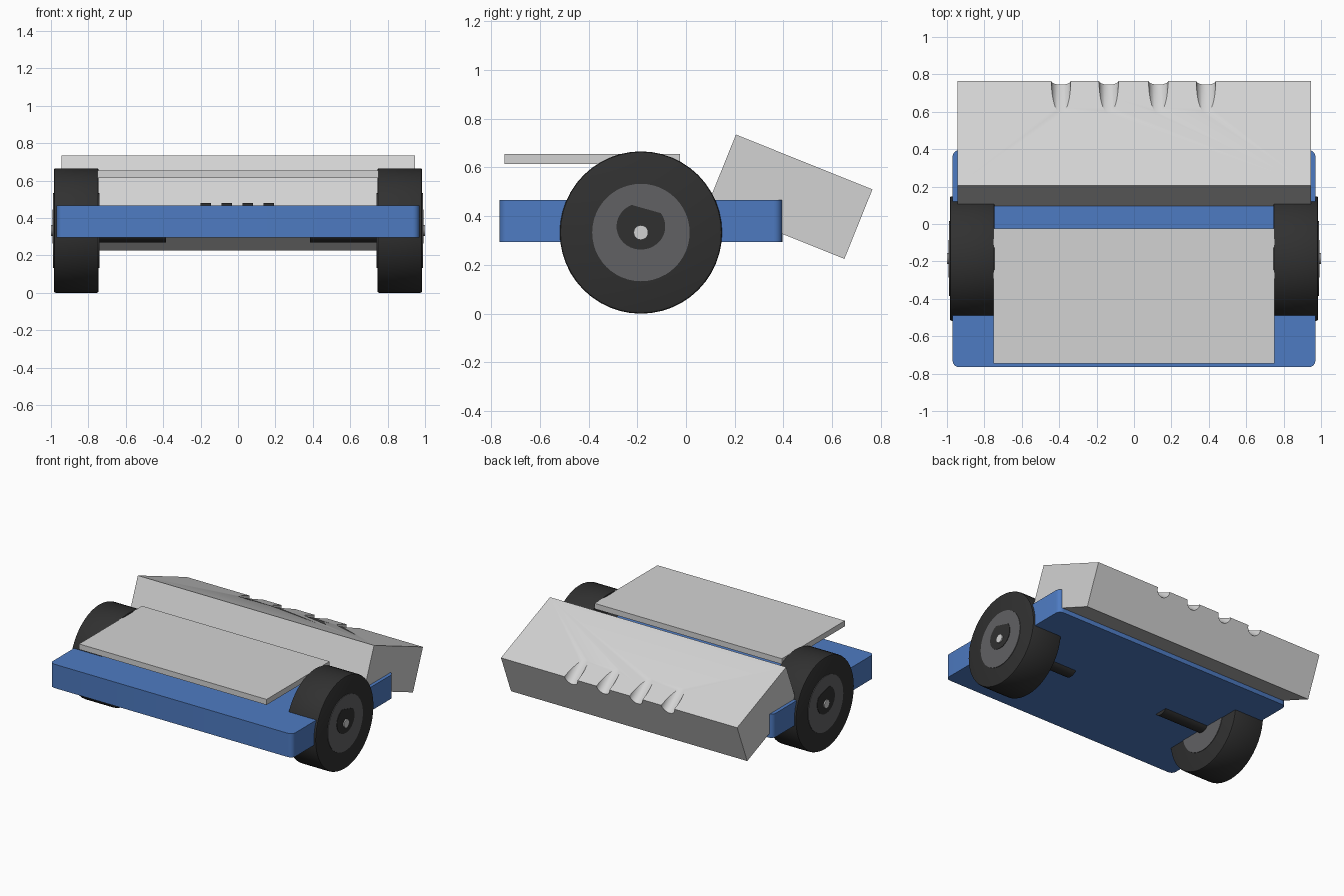
import bpy, bmesh, math
from mathutils import Vector, Matrix

if "Cube" in bpy.data.objects:
    bpy.data.objects.remove(bpy.data.objects["Cube"])


def material(name, rgb):
    m = bpy.data.materials.new(name)
    m.diffuse_color = (*rgb, 1)
    m.use_nodes = True
    m.node_tree.nodes["Principled BSDF"].inputs["Base Color"].default_value = m.diffuse_color
    return m


BLUE = material("blue", (0.076, 0.198, 0.54))
GREY = material("light grey", (0.65, 0.65, 0.65))
BLACK = material("tyre black", (0.03, 0.03, 0.03))
HUB = material("hub grey", (0.12, 0.12, 0.125))


def make(name, bm, mat):
    bmesh.ops.recalc_face_normals(bm, faces=bm.faces)
    me = bpy.data.meshes.new(name)
    bm.to_mesh(me)
    bm.free()
    ob = bpy.data.objects.new(name, me)
    bpy.context.collection.objects.link(ob)
    if mat:
        me.materials.append(mat)
    return ob


def activate(ob):
    bpy.ops.object.select_all(action='DESELECT')
    ob.select_set(True)
    bpy.context.view_layer.objects.active = ob


def smooth(ob):
    activate(ob)
    bpy.ops.object.shade_smooth_by_angle(angle=math.radians(30))


def box(name, lo, hi, mat, corner=0):
    """Box from two corners, with optional rounded upright edges."""
    lo, hi = Vector(lo), Vector(hi)
    bm = bmesh.new()
    bmesh.ops.create_cube(bm, size=1)
    for v in bm.verts:
        v.co = (lo + hi) / 2 + Vector(a * b for a, b in zip(v.co, hi - lo))
    if corner:
        edges = [e for e in bm.edges if abs(e.verts[0].co.z - e.verts[1].co.z) > 0.01]
        bmesh.ops.bevel(bm, geom=edges, offset=corner, segments=5, profile=0.5, affect='EDGES')
    ob = make(name, bm, mat)
    if corner:
        smooth(ob)
    return ob


def prism(name, outline, x0, x1, mat):
    """Extrude a (y, z) outline along x."""
    bm = bmesh.new()
    face = bm.faces.new([bm.verts.new((x0, y, z)) for y, z in outline])
    ext = bmesh.ops.extrude_face_region(bm, geom=[face])
    bmesh.ops.translate(bm, vec=(x1 - x0, 0, 0),
                        verts=[g for g in ext["geom"] if isinstance(g, bmesh.types.BMVert)])
    return make(name, bm, mat)


def disc(name, r, x0, x1, mat, bevel=0, seg=48):
    """Cylinder along x on the wheel axis."""
    bm = bmesh.new()
    bmesh.ops.create_cone(bm, cap_ends=True, segments=seg, radius1=r, radius2=r, depth=abs(x1 - x0))
    if bevel:
        rims = [e for e in bm.edges if abs(e.verts[0].co.z - e.verts[1].co.z) < 1e-4]
        bmesh.ops.bevel(bm, geom=rims, offset=bevel, segments=2, profile=0.5, affect='EDGES')
    bm.transform(Matrix.Translation(((x0 + x1) / 2, AY, AZ)) @ Matrix.Rotation(math.pi / 2, 4, 'Y'))
    ob = make(name, bm, mat)
    smooth(ob)
    return ob


AY, AZ = -0.185, 0.333   # wheel axis

# Chassis slab and raised top plate
box("chassis", (-0.97, -0.765, 0.295), (0.97, 0.395, 0.467), BLUE, 0.035)
box("top_plate", (-0.75, -0.745, 0.615), (0.75, -0.025, 0.655), GREY)

# Tilted rear box
rear = prism("rear_box", [(0.205, 0.735), (0.765, 0.51), (0.65, 0.225), (0.09, 0.45)],
             -0.945, 0.945, GREY)

# Four finger grooves cut across the upper rear edge
bm = bmesh.new()
for x in (-0.39, -0.135, 0.13, 0.385):
    bmesh.ops.create_cone(bm, cap_ends=True, segments=32, radius1=0.052, radius2=0.052, depth=0.9,
                          matrix=Matrix.Translation((x, 0.765, 0.51))
                          @ Matrix.Rotation(math.radians(52), 4, 'X'))
cutter = make("groove_cutter", bm, None)
mod = rear.modifiers.new("grooves", 'BOOLEAN')
mod.object, mod.operation, mod.solver = cutter, 'DIFFERENCE', 'EXACT'
activate(rear)
bpy.ops.object.modifier_apply(modifier=mod.name)
bpy.data.objects.remove(cutter)
smooth(rear)

# Inner hub mark: round with a slanted flat on top
mark = [(AY + 0.1 * math.cos(a), AZ + 0.025 + 0.095 * math.sin(a))
        for a in (math.radians(112 + 283 * i / 30) for i in range(31))]

# Wheels, hubs and motor shafts on both sides
for side, s in (("left", -1), ("right", 1)):
    disc(side + "_tyre", 0.333, s * 0.745, s * 0.985, BLACK, 0.01)
    disc(side + "_hub", 0.2, s * 0.741, s * 0.989, HUB)
    prism(side + "_hub_mark", mark, s * 0.985, s * 0.992, BLACK)
    disc(side + "_axle_tip", 0.03, s * 0.98, s * 1.0, GREY, seg=24)
    disc(side + "_motor_shaft", 0.063, s * 0.385, s * 0.75, BLACK, seg=32)

# Small pads on the deck
for i in range(4):
    x = -0.1725 + 0.1125 * i
    box(f"deck_pad_{i + 1}", (x - 0.028, -0.21, 0.46), (x + 0.028, -0.15, 0.48), BLACK)
